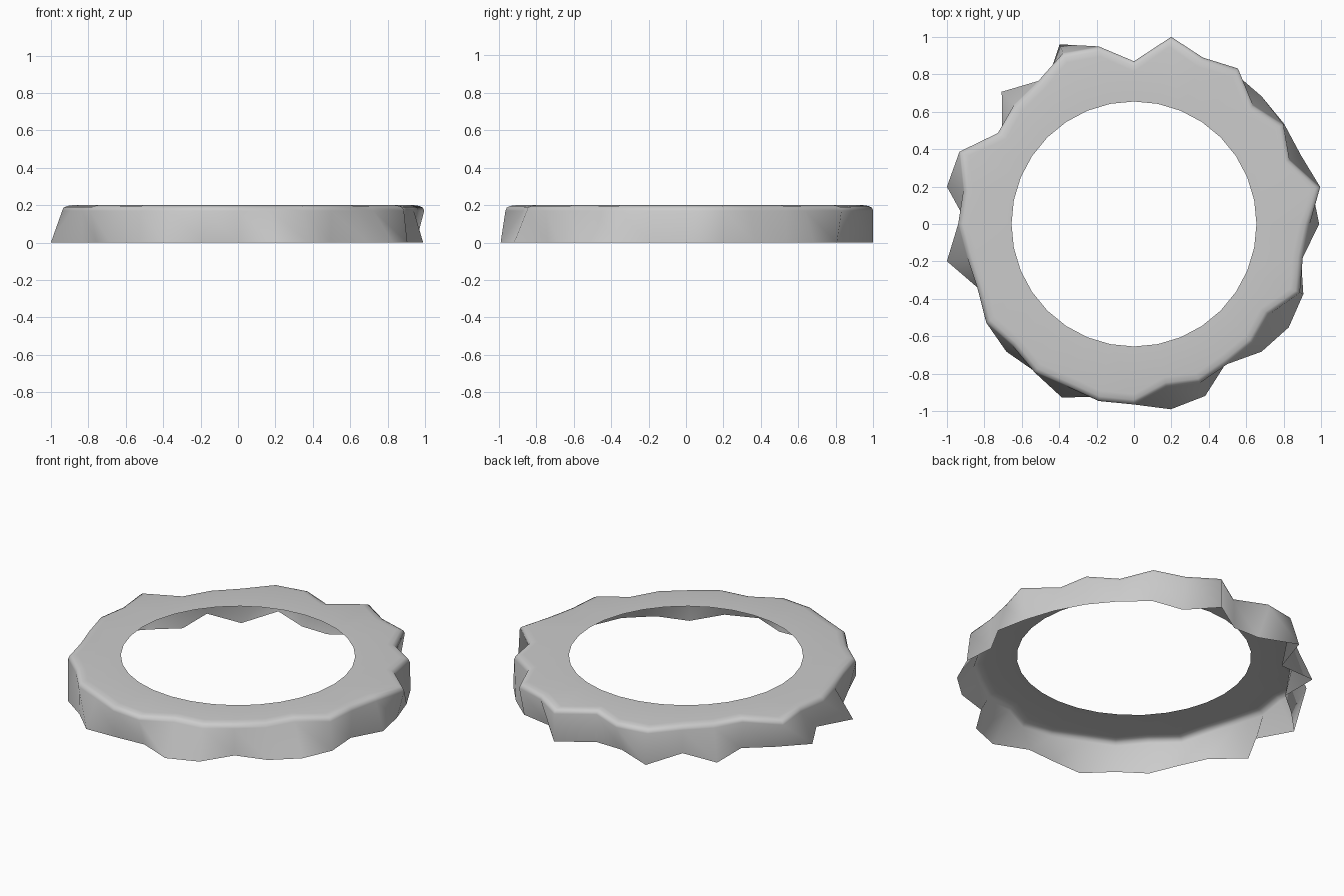
import bpy, bmesh, math

if "Cube" in bpy.data.objects:
    bpy.data.objects.remove(bpy.data.objects["Cube"])

N = 32
H = 0.2
HOLE = 0.655
# outer radius of the skirt at its foot and at its shoulder, counter-clockwise from +x
FOOT = [.99, .97, .965, .965, .965, .97, .91, 1.02, .87, .89, 1.04, .86, 1.0, .85, .92, 1.02,
        .89, 1.02, .90, .91, .965, .95, 1.005, .94, .91, 1.01, .995, .89, .965, .995, .98, .91]
SHOULDER = [.94, 1.015, .90, .96, .90, 1.0, .963, 1.02, .87, .968, .99, .92, .905, .875, 1.01, .93,
            .94, .91, .905, .95, .92, .955, .94, .965, .965, .89, .92, .90, .90, .87, .96, .92]


def ring(bm, radii, z):
    return [bm.verts.new((r * math.cos(math.tau * k / N), r * math.sin(math.tau * k / N), z))
            for k, r in enumerate(radii)]


bm = bmesh.new()
# open sheet: flat top, rounded shoulder, jagged skirt
rings = [ring(bm, [HOLE] * N, H)]
for inset, z in ((.055, H), (.025, .196), (.007, .187), (0, .17)):
    rings.append(ring(bm, [r - inset for r in SHOULDER], z))
rings.append(ring(bm, FOOT, 0))

for a, b in zip(rings, rings[1:]):
    for k in range(N):
        j = (k + 1) % N
        bm.faces.new((a[k], b[k], b[j], a[j]))
for f in bm.faces:
    f.smooth = True

mesh = bpy.data.meshes.new("jagged_ring")
bm.to_mesh(mesh)
bm.free()
obj = bpy.data.objects.new("jagged_ring", mesh)
bpy.context.collection.objects.link(obj)
